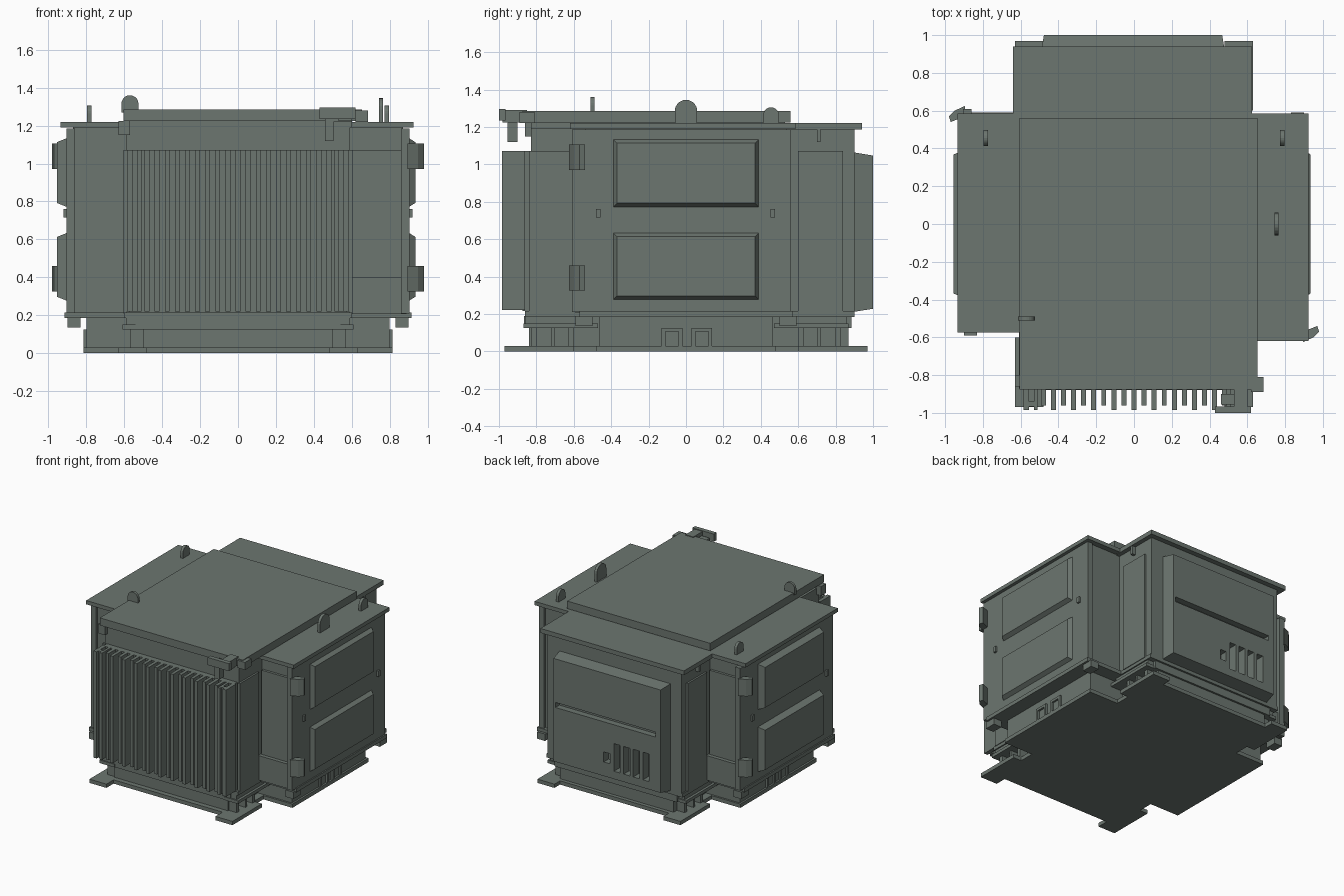
import bpy, bmesh, math
from mathutils import Vector

if "Cube" in bpy.data.objects:
    bpy.data.objects.remove(bpy.data.objects["Cube"])

mat = bpy.data.materials.new("grey_green_paint")
mat.diffuse_color = (0.15, 0.18, 0.16, 1)
mat.use_nodes = True
mat.node_tree.nodes["Principled BSDF"].inputs["Base Color"].default_value = mat.diffuse_color


def finish(name, bm):
    bmesh.ops.recalc_face_normals(bm, faces=bm.faces)
    me = bpy.data.meshes.new(name)
    bm.to_mesh(me)
    bm.free()
    me.materials.append(mat)
    ob = bpy.data.objects.new(name, me)
    bpy.context.collection.objects.link(ob)
    return ob


def add_box(bm, b, face=None, inset=0.0):
    """b = x0,x1,y0,y1,z0,z1; the face (axis, sign) is shrunk by inset."""
    vs = bmesh.ops.create_cube(bm, size=1)["verts"]
    c = [(b[2 * i] + b[2 * i + 1]) / 2 for i in range(3)]
    s = [abs(b[2 * i + 1] - b[2 * i]) for i in range(3)]
    for v in vs:
        out = face and v.co[face[0]] * face[1] > 0
        for i in range(3):
            size = s[i] - 2 * inset if out and i != face[0] else s[i]
            v.co[i] = c[i] + v.co[i] * size


def boxes(name, *bs, face=None, inset=0.0):
    bm = bmesh.new()
    for b in bs:
        add_box(bm, b, face, inset)
    return finish(name, bm)


def prism(name, pts, axis, a, b):
    """Extrude a 2D profile along an axis (0 x, 1 y, 2 z)."""
    bm = bmesh.new()
    rings = []
    for d in (a, b):
        ring = []
        for p in pts:
            co = list(p)
            co.insert(axis, d)
            ring.append(bm.verts.new(co))
        rings.append(ring)
    n = len(pts)
    bm.faces.new(rings[0])
    bm.faces.new(rings[1][::-1])
    for i in range(n):
        j = (i + 1) % n
        bm.faces.new((rings[0][i], rings[0][j], rings[1][j], rings[1][i]))
    return finish(name, bm)


def cross(cx, cy0, cy1, wx, wy):
    """Cross-shaped outline: long body in y with side wings."""
    return [(-cx, cy0), (cx, cy0), (cx, -wy), (wx, -wy), (wx, wy), (cx, wy),
            (cx, cy1), (-cx, cy1), (-cx, wy), (-wx, wy), (-wx, -wy), (-cx, -wy)]


def lug(name, axis, u, base, r, top, d, t):
    """Upright lifting plate with a round top."""
    pts = [(u - r, base), (u + r, base)]
    pts += [(u + r * math.cos(k * math.pi / 10), top - r + r * math.sin(k * math.pi / 10)) for k in range(11)]
    return prism(name, pts, axis, d - t, d + t)


# Base plate, plinth, floor and main cabinet
prism("base_plate", cross(0.56, -0.88, 0.90, 0.815, 0.48), 2, 0, 0.03)
prism("plinth", cross(0.50, -0.84, 0.87, 0.80, 0.465), 2, 0.03, 0.19)
prism("floor_flange", cross(0.60, -0.86, 0.90, 0.915, 0.57), 2, 0.185, 0.215)
prism("cabinet_body", cross(0.59, -0.83, 0.90, 0.87, 0.54), 2, 0.21, 1.20)

# Front and back plinth sills
boxes("plinth_sills", (-0.54, 0.54, -0.865, -0.83, 0.125, 0.19),
      (-0.54, 0.54, 0.86, 0.885, 0.125, 0.19))

# Corner feet and stepped brackets
for sx in (-1, 1):
    for sy in (-1, 1):
        f = lambda x0, x1, y0, y1, z0, z1: (sx * x0, sx * x1, sy * y0, sy * y1, z0, z1)
        boxes("corner_foot", f(0.48, 0.63, 0.60, 0.97, 0, 0.03))
        boxes("corner_bracket", f(0.48, 0.61, 0.47, 0.87, 0.125, 0.15),
              f(0.48, 0.59, 0.50, 0.86, 0.15, 0.19),
              f(0.49, 0.57, 0.60, 0.63, 0.03, 0.125),
              f(0.49, 0.57, 0.70, 0.72, 0.03, 0.125),
              f(0.49, 0.57, 0.80, 0.83, 0.03, 0.125))
        boxes("wing_corner_lug", f(0.83, 0.90, 0.50, 0.59, 0.135, 0.19))
        # Upright trims beside the front and back faces
        boxes("side_cover", f(0.585, 0.605, 0.60, 0.84, 0.21, 1.07))

# Roofs
boxes("roof_left", (-0.935, -0.58, -0.575, 0.585, 1.19, 1.22))
boxes("roof_right", (0.58, 0.925, -0.62, 0.585, 1.19, 1.22))
boxes("roof_back", (-0.64, 0.625, 0.50, 0.94, 1.185, 1.22))
boxes("roof_riser", (-0.57, 0.60, -0.83, 0.53, 1.19, 1.24))
boxes("roof_centre", (-0.605, 0.655, -0.875, 0.56, 1.225, 1.285))
boxes("roof_front_tab", (-0.63, -0.57, -0.86, -0.80, 1.15, 1.225))

# Doors on both wings, with two raised panels, hinges and latches
for s in (-1, 1):
    xo = 0.935 if s > 0 else 0.955
    boxes("side_door", (s * 0.86, s * 0.905, -s * 0.61, s * 0.56, 0.21, 1.185))
    for z0, z1 in ((0.275, 0.635), (0.77, 1.135)):
        boxes("door_panel", (s * 0.90, s * xo, -0.39, 0.39, z0, z1), face=(0, s), inset=0.022)
    for z in (0.325, 0.97):
        pts = [(0.895, -0.625), (0.95, -0.60), (0.98, -0.57), (0.97, -0.54), (0.895, -0.57)]
        prism("door_hinge", [(s * x, s * y) for x, y in pts], 2, z, z + 0.135)
    for y in (-0.47, 0.465):
        boxes("door_latch", (s * 0.90, s * 0.92, y - 0.012, y + 0.012, 0.715, 0.76))
    # Service panel on the hinge end of the wing, with a low box
    boxes("wing_end_panel", (s * 0.60, s * 0.87, -s * 0.56, -s * 0.53, 0.21, 1.07))
    boxes("wing_end_box", (s * 0.59, s * 0.89, -s * 0.59, -s * 0.55, 0.205, 0.40))
    # Fork pockets framed on the plinth side
    for y in (-0.13, 0.03):
        boxes("fork_pocket", (s * 0.79, s * 0.815, y, y + 0.02, 0.03, 0.125),
              (s * 0.79, s * 0.815, y + 0.09, y + 0.11, 0.03, 0.125),
              (s * 0.79, s * 0.815, y, y + 0.11, 0.105, 0.125))

# Radiator on the front: vertical fins between broad end plates
boxes("radiator_back", (-0.575, 0.575, -0.875, -0.82, 0.215, 1.07))
fins = []
count = 19
for i in range(count):
    x = -0.48 + 0.96 * i / (count - 1)
    depth = -0.985 if i % 2 else -0.96
    fins.append((x - 0.013, x + 0.013, depth, -0.86, 0.22, 1.07))
boxes("radiator_fins", *fins)
for s in (-1, 1):
    boxes("radiator_end", (s * 0.555, s * 0.585, -0.985, -0.86, 0.22, 1.07),
          (s * 0.51, s * 0.53, -0.985, -0.86, 0.22, 1.07),
          (s * 0.51, s * 0.585, -0.965, -0.94, 0.22, 1.07))

# Back panel with a long groove and a row of vent slots
panel = boxes("back_panel", (-0.495, 0.485, 0.89, 1.0, 0.21, 1.065), face=(1, 1), inset=0.018)
cuts = [(-0.43, 0.45, 0.95, 1.1, 0.66, 0.70), (-0.03, 0.025, 0.94, 1.1, 0.34, 0.42)]
for i in range(4):
    x = -0.12 - 0.085 * i
    cuts.append((x, x + 0.055, 0.93, 1.1, 0.29, 0.51))
cutter = boxes("vent_cutter", *cuts)
cutter.hide_render = True
cutter.hide_viewport = True
mod = panel.modifiers.new("vents", "BOOLEAN")
mod.operation = "DIFFERENCE"
mod.solver = "EXACT"
mod.object = cutter

# Lifting lugs on the roof
lug("lifting_lug_left", 1, -0.57, 1.27, 0.045, 1.36, -0.50, 0.01)
lug("lifting_lug_right", 0, 0.0, 1.21, 0.06, 1.345, 0.755, 0.011)
for s in (-1, 1):
    lug("corner_lug", 0, 0.455, 1.21, 0.042, 1.305, s * 0.785, 0.011)
    # Small tabs under the back roof
    boxes("roof_tab", (s * 0.59, s * 0.62, 0.70, 0.72, 1.12, 1.19))

# Hook bracket at the front right corner of the roof
boxes("hook_arm", (0.43, 0.62, -1.0, -0.965, 1.235, 1.295), (0.53, 0.60, -0.98, -0.85, 1.225, 1.29),
      (0.46, 0.505, -0.955, -0.90, 1.12, 1.25), (0.46, 0.60, -0.955, -0.90, 1.22, 1.26),
      (0.62, 0.685, -0.89, -0.81, 1.22, 1.28))
